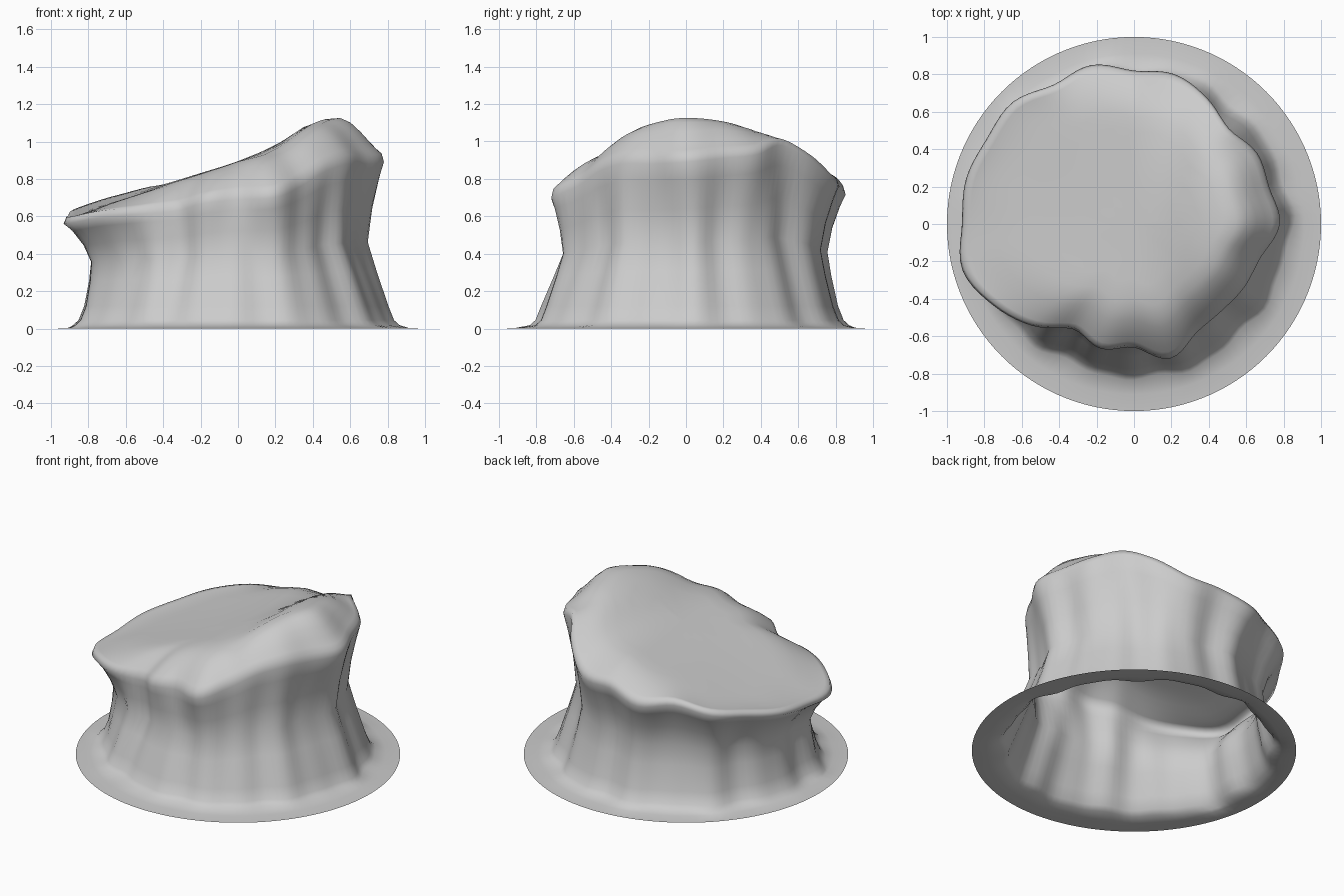
import bpy, bmesh
from math import sin, cos, pi, floor

cube = bpy.data.objects.get("Cube")
if cube:
    bpy.data.objects.remove(cube, do_unlink=True)

# Lip radius and lip height, every 15 degrees counter-clockwise from +x
LIP_RADIUS = [.78, .75, .76, .72, .78, .83, .82, .88, .86, .92, .91, .93,
              .92, .95, .87, .77, .65, .69, .66, .745, .67, .66, .68, .70]
LIP_HEIGHT = [.91, .93, .95, 1.0, .91, .79, .78, .73, .75, .70, .66, .62,
              .59, .58, .61, .63, .65, .69, .71, .72, .78, .86, .90, .90]
# Height of the sloping cap along x, from x = -1 in steps of 0.2
CAP_SLOPE = [.58, .64, .695, .76, .825, .895, .98, 1.10, 1.12, 1.0, .87]
SEGMENTS = 120


def spline(values, t, closed):
    """Smooth curve through evenly spaced values."""
    i = floor(t)
    f = t - i
    n = len(values)

    def pick(k):
        return values[k % n] if closed else values[max(0, min(n - 1, k))]
    a, b, c, d = (pick(i + k) for k in (-1, 0, 1, 2))
    return b + f * ((c - a) + f * ((2*a - 5*b + 4*c - d) + f * (3*(b - c) + d - a))) / 2


def cap_height(x, y):
    """Slope that is slightly dished on the low side and domed on the high side."""
    bend = -.1 * x if x < 0 else -.8 * x
    return spline(CAP_SLOPE, (x + 1) * 5, False) + bend * y * y


def profile(angle):
    """Points from the flange edge, up the wall and in over the cap."""
    t = angle / (2 * pi) * len(LIP_RADIUS)
    lip = spline(LIP_RADIUS, t, True)
    top = spline(LIP_HEIGHT, t, True)
    rib = .012 * sin(11 * angle + 1) + .008 * sin(19 * angle)
    waist = lip * .52 + .30 + rib - .03 * max(0, cos(angle)) ** 3
    foot = .60 + lip * .22 + rib
    tall = top * .32 + .17
    shoulder = .33 + .12 * max(0, -sin(angle))
    points = [(1, 0), (.91, .004), (foot + .075, .018), (foot + .045, .045),
              (foot + .015, .12), ((foot + waist) / 2, (.15 + tall) / 2),
              (waist, tall), (waist * .72 + lip * .28, tall * .6 + top * .4),
              (waist * .3 + lip * .7, tall * .25 + top * .75),
              (lip, top - .02)]
    for s in (.985, .95, .9, .84, .77, .7, .6, .45, .3, .15):
        r = lip * s
        k = min(1, (1 - s) / shoulder)
        k = k * (2 - k)
        high = cap_height(r * cos(angle), r * sin(angle))
        points.append((r, (top + .015) * (1 - k) + high * k))
    return points


# Rock shell: open underneath, with a flat flange at the ground
bm = bmesh.new()
columns = []
for i in range(SEGMENTS):
    angle = 2 * pi * i / SEGMENTS
    columns.append([bm.verts.new((r * cos(angle), r * sin(angle), z))
                    for r, z in profile(angle)])
centre = bm.verts.new((0, 0, cap_height(0, 0)))
for i, left in enumerate(columns):
    right = columns[(i + 1) % SEGMENTS]
    for j in range(len(left) - 1):
        bm.faces.new((left[j], right[j], right[j + 1], left[j + 1]))
    bm.faces.new((left[-1], right[-1], centre))

mesh = bpy.data.meshes.new("rock_stump")
bm.to_mesh(mesh)
bm.free()
rock = bpy.data.objects.new("rock_stump", mesh)
bpy.context.collection.objects.link(rock)

# Plain grey stone
stone = bpy.data.materials.new("stone_grey")
stone.use_nodes = True
grey = (.6, .6, .6, 1)
stone.diffuse_color = grey
stone.node_tree.nodes["Principled BSDF"].inputs["Base Color"].default_value = grey
mesh.materials.append(stone)
mesh.shade_smooth()
